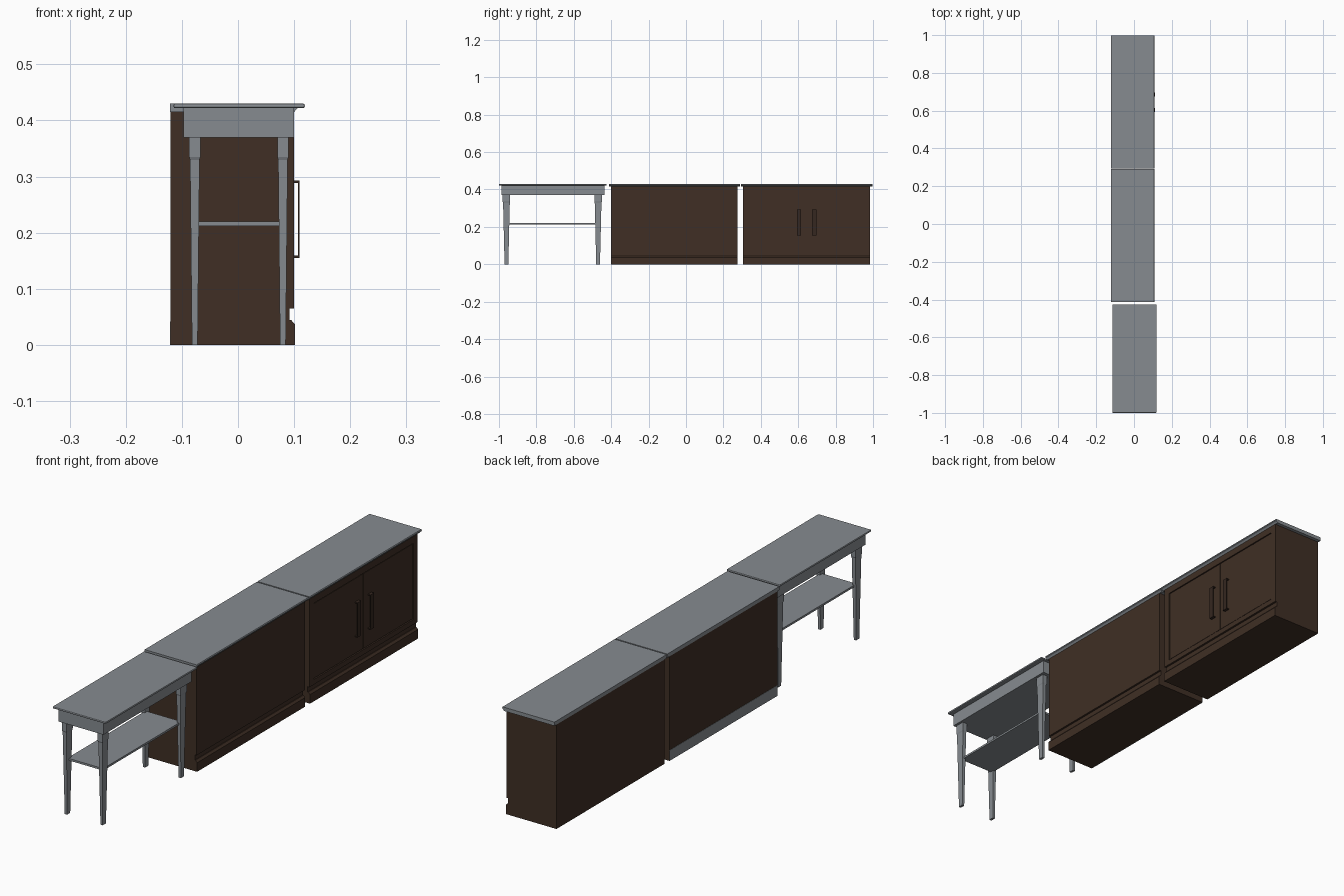
import bpy
import bmesh

cube = bpy.data.objects.get("Cube")
if cube:
    bpy.data.objects.remove(cube, do_unlink=True)


def make_material(name, rgb):
    mat = bpy.data.materials.new(name)
    mat.use_nodes = True
    colour = (*rgb, 1)
    mat.diffuse_color = colour
    mat.node_tree.nodes["Principled BSDF"].inputs["Base Color"].default_value = colour
    return mat


grey = make_material("slate grey", (0.24, 0.26, 0.28))
brown = make_material("dark walnut", (0.05, 0.028, 0.018))
dark = make_material("dark bronze", (0.035, 0.02, 0.014))


def add_object(name, bm, mat):
    bmesh.ops.recalc_face_normals(bm, faces=bm.faces)
    mesh = bpy.data.meshes.new(name)
    bm.to_mesh(mesh)
    bm.free()
    mesh.materials.append(mat)
    obj = bpy.data.objects.new(name, mesh)
    bpy.context.collection.objects.link(obj)
    return obj


def box(name, xs, ys, zs, mat, bevel=0):
    """Box between the low and high limit on each axis."""
    bm = bmesh.new()
    bmesh.ops.create_cube(bm, size=1)
    for v in bm.verts:
        v.co = [lim[0] if c < 0 else lim[1] for c, lim in zip(v.co, (xs, ys, zs))]
    obj = add_object(name, bm, mat)
    if bevel:
        mod = obj.modifiers.new("rounded edge", "BEVEL")
        mod.width = bevel
        mod.segments = 2
    return obj


def extrude_profile(name, profile, ys, mat):
    """Run an x-z profile along y."""
    bm = bmesh.new()
    face = bm.faces.new([bm.verts.new((x, ys[0], z)) for x, z in profile])
    result = bmesh.ops.extrude_face_region(bm, geom=[face])
    verts = [g for g in result["geom"] if isinstance(g, bmesh.types.BMVert)]
    bmesh.ops.translate(bm, verts=verts, vec=(0, ys[1] - ys[0], 0))
    return add_object(name, bm, mat)


def leg(name, cx, cy):
    """Square block at the top, then a long taper to the foot."""
    bm = bmesh.new()
    rings = []
    for z, hx, hy in ((0.37, 0.01, 0.02), (0.335, 0.01, 0.02),
                      (0.33, 0.0085, 0.018), (0, 0.005, 0.01)):
        rings.append([bm.verts.new((cx + sx * hx, cy + sy * hy, z))
                      for sx, sy in ((-1, -1), (1, -1), (1, 1), (-1, 1))])
    for a, b in zip(rings, rings[1:]):
        for i in range(4):
            j = (i + 1) % 4
            bm.faces.new((a[i], a[j], b[j], b[i]))
    bm.faces.new(rings[0])
    bm.faces.new(rings[-1])
    add_object(name, bm, grey)


# Side table
MID = 0.0015
box("table_top", (-0.115, 0.119), (-1, -0.425), (0.422, 0.43), grey, 0.003)
box("table_apron", (-0.097, 0.1), (-0.987, -0.435), (0.37, 0.422), grey)
for side, sx in (("right", -1), ("left", 1)):
    for end, cy in (("front", -0.96), ("back", -0.47)):
        leg(f"table_{end}_{side}_leg", MID + sx * 0.0785, cy)
box("table_shelf", (-0.077, 0.08), (-0.96, -0.47), (0.212, 0.22), grey)

# Profiles shared by both cabinets
PLINTH = [(0.09, 0), (0.102, 0), (0.102, 0.036), (0.095, 0.044), (0.09, 0.044)]
COUNTER = [(-0.121, 0.415), (0.1, 0.415), (0.104, 0.42), (0.108, 0.423),
           (0.109, 0.4265), (0.107, 0.43), (-0.121, 0.43)]


def cabinet(name, y0, y1):
    box(f"{name}_body", (-0.12, 0.092), (y0, y1), (0, 0.415), brown)
    extrude_profile(f"{name}_plinth", PLINTH, (y0, y1), brown)
    extrude_profile(f"{name}_counter", COUNTER, (y0 - 0.011, y1 + 0.014), grey)


# Middle cabinet with a plain front and a grey strip along the back
cabinet("middle_cabinet", -0.402, 0.276)
box("middle_cabinet_front_panel", (0.092, 0.1), (-0.402, 0.276), (0.065, 0.415), brown)
box("middle_cabinet_back_strip", (-0.121, -0.118), (-0.402, 0.276), (0, 0.042), grey)

# End cabinet with a face frame
Y0, Y1 = 0.306, 0.984
LOW, HIGH, STILE = 0.085, 0.388, 0.027
CENTRE = (Y0 + Y1) / 2
cabinet("end_cabinet", Y0, Y1)
box("end_cabinet_bottom_rail", (0.092, 0.1), (Y0, Y1), (0.065, LOW), brown)
box("end_cabinet_top_rail", (0.092, 0.1), (Y0, Y1), (HIGH, 0.415), brown)

# Stiles, doors and handles, mirrored about the cabinet's centre
for label, s in (("near", -1), ("far", 1)):
    def span(a, b):
        return sorted((CENTRE + s * a, CENTRE + s * b))

    half = (Y1 - Y0) / 2
    box(f"{label}_stile", (0.092, 0.1), span(half - STILE, half), (LOW, HIGH), brown)
    box(f"{label}_door", (0.092, 0.098), span(0.0015, half - STILE - 0.003),
        (LOW + 0.003, HIGH - 0.003), brown)
    grip = span(0.03, 0.052)
    box(f"{label}_handle_bar", (0.107, 0.11), grip, (0.155, 0.293), dark)
    for part, z in (("lower", 0.155), ("upper", 0.289)):
        box(f"{label}_handle_{part}_post", (0.097, 0.108), grip, (z, z + 0.004), dark)
